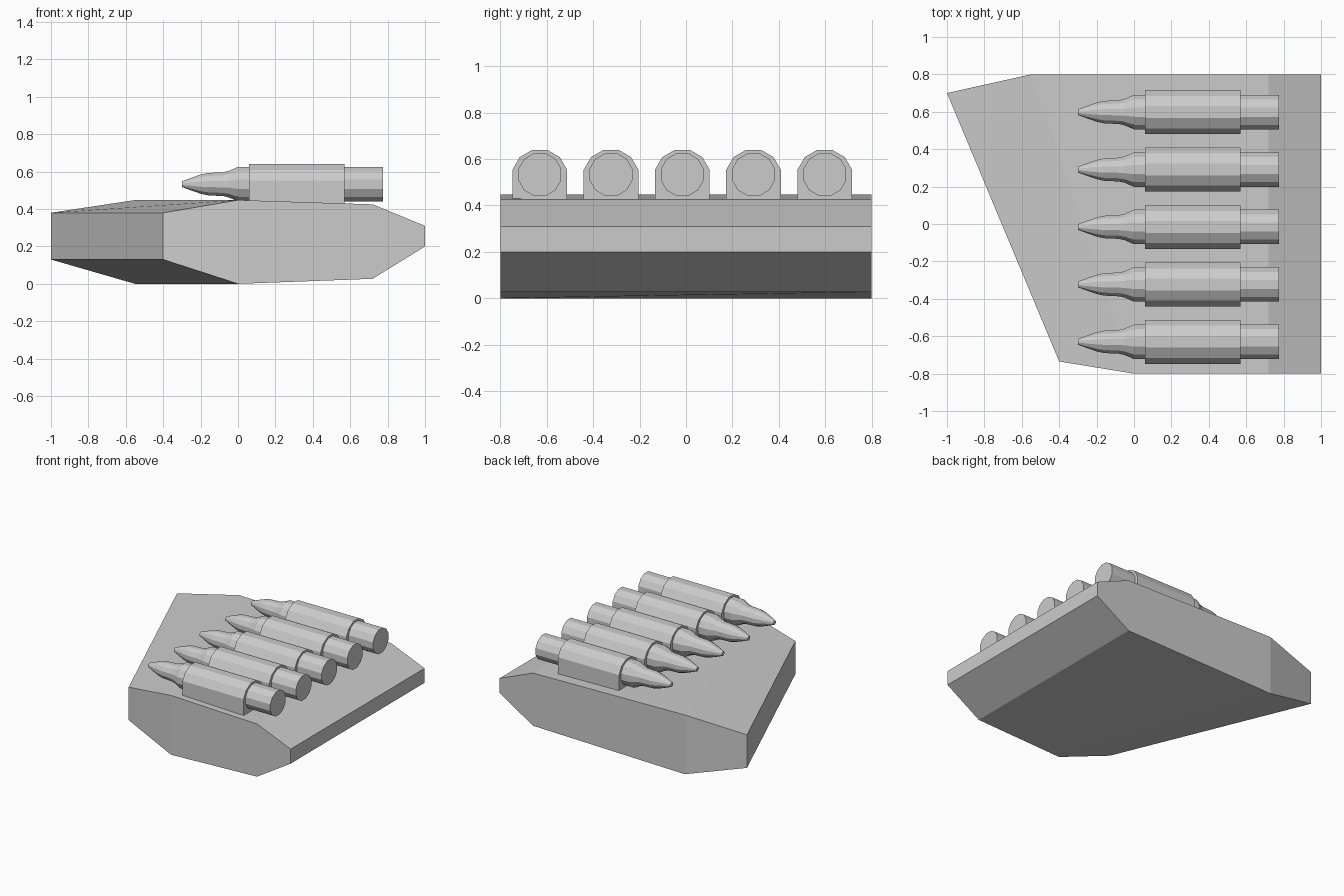
import bpy
import bmesh
from math import cos, sin, pi, radians

cube = bpy.data.objects.get("Cube")
if cube:
    bpy.data.objects.remove(cube, do_unlink=True)

grey = bpy.data.materials.new("plain grey")
grey.use_nodes = True
grey.diffuse_color = (0.6, 0.6, 0.6, 1)
grey.node_tree.nodes["Principled BSDF"].inputs["Base Color"].default_value = (0.6, 0.6, 0.6, 1)


def loft(name, rings, cap=True):
    """Bridge closed rings of points and close both ends."""
    bm = bmesh.new()
    loops = [[bm.verts.new(p) for p in ring] for ring in rings]
    n = len(loops[0])
    for a, b in zip(loops, loops[1:]):
        for i in range(n):
            j = (i + 1) % n
            bm.faces.new((a[i], a[j], b[j], b[i]))
    if cap:
        bm.faces.new(loops[0])
        bm.faces.new(loops[-1])
    return finish(name, bm, loops)


def finish(name, bm, loops=None):
    bmesh.ops.recalc_face_normals(bm, faces=bm.faces)
    mesh = bpy.data.meshes.new(name)
    bm.to_mesh(mesh)
    bm.free()
    mesh.materials.append(grey)
    obj = bpy.data.objects.new(name, mesh)
    bpy.context.collection.objects.link(obj)
    return obj


# Slanted base block: hexagonal side profile plus a blunt tapered nose
def base_ring(y, ridge_x, nose_x, nose_y):
    main = [(ridge_x, 0), (0.72, 0.027), (1, 0.2), (1, 0.31), (0.72, 0.425), (ridge_x, 0.448)]
    nose = [(nose_x, 0.38), (nose_x, 0.13)]
    return [(x, y, z) for x, z in main] + [(x, nose_y, z) for x, z in nose]


bm = bmesh.new()
front = [bm.verts.new(p) for p in base_ring(-0.8, 0, -0.4, -0.735)]
back = [bm.verts.new(p) for p in base_ring(0.8, -0.55, -1, 0.7)]
for i in range(8):
    j = (i + 1) % 8
    bm.faces.new((front[i], front[j], back[j], back[i]))
for ring in (front, back):
    bm.faces.new(ring[:6])
    bm.faces.new((ring[0], ring[5], ring[6], ring[7]))
finish("base_block", bm)

# Pointed round: (x, radius) along its length
ROUND = [(-0.3, 0.016), (-0.25, 0.035), (-0.2, 0.053), (-0.16, 0.062),
         (-0.08, 0.066), (-0.05, 0.073), (0, 0.0955), (0.775, 0.0955)]
ANGLES = [radians(15 + 30 * k) for k in range(12)]

for k in range(5):
    y = -0.63 + 0.307 * k
    loft(f"round_{k + 1}", [[(x, y + r * cos(a), 0.533 + r * sin(a)) for a in ANGLES]
                            for x, r in ROUND])
    # Holder with an arched top and straight sides sunk into the base
    arch = [(0.122 * cos(a), 0.522 + 0.122 * sin(a)) for a in ANGLES if a < pi]
    arch += [(arch[-1][0], 0.42), (arch[0][0], 0.42)]
    loft(f"holder_{k + 1}", [[(x, y + u, z) for u, z in arch] for x in (0.06, 0.57)])
